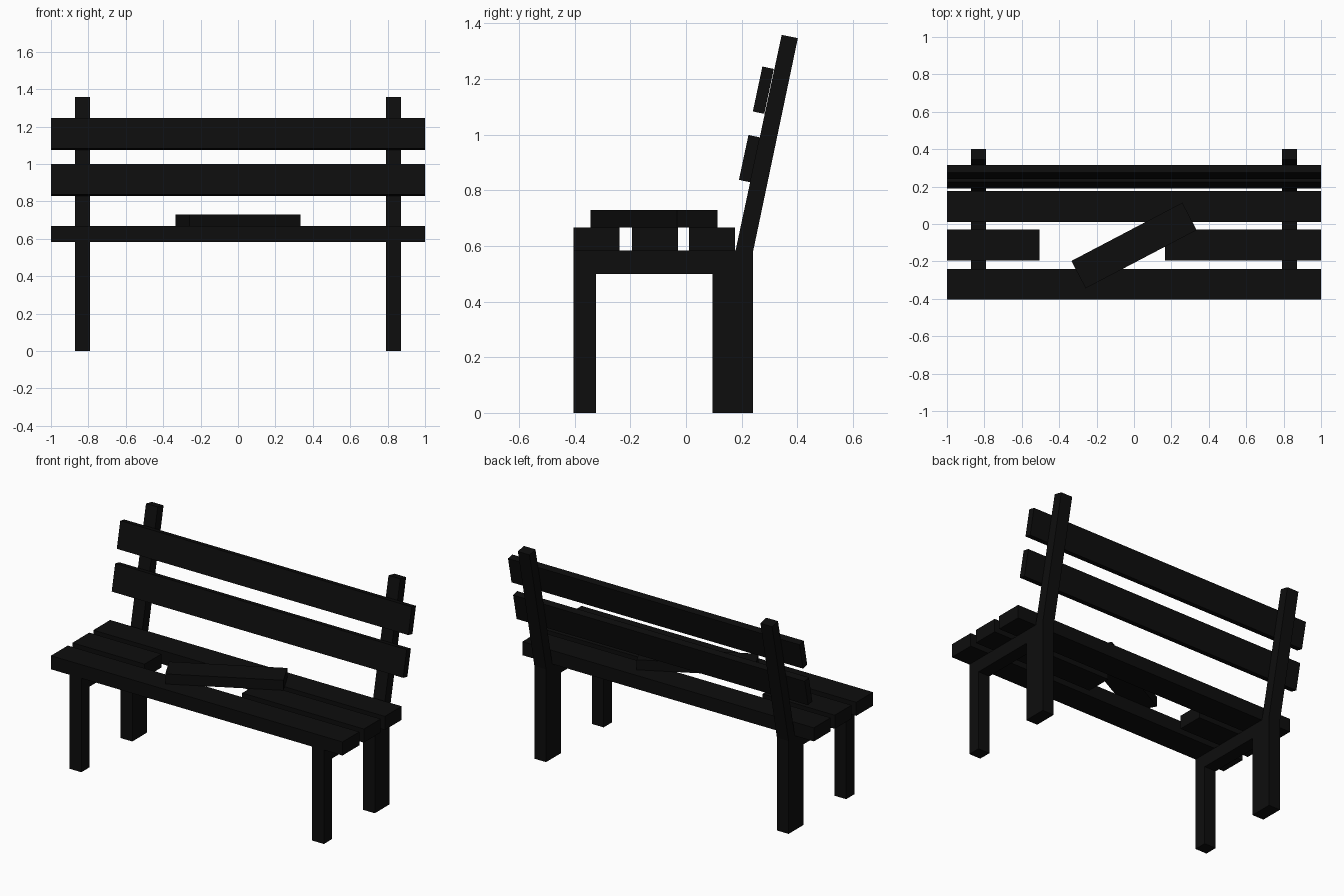
import bpy
import bmesh
from math import radians
from mathutils import Matrix

default = bpy.data.objects.get("Cube")
if default:
    bpy.data.objects.remove(default, do_unlink=True)

black = bpy.data.materials.new("charred black wood")
black.use_nodes = True
colour = (0.004, 0.004, 0.004, 1)
black.diffuse_color = colour
black.node_tree.nodes["Principled BSDF"].inputs["Base Color"].default_value = colour


def finish(name, bm):
    bmesh.ops.recalc_face_normals(bm, faces=bm.faces)
    mesh = bpy.data.meshes.new(name)
    bm.to_mesh(mesh)
    bm.free()
    mesh.materials.append(black)
    obj = bpy.data.objects.new(name, mesh)
    bpy.context.collection.objects.link(obj)
    return obj


def board(name, centre, size, turn=0, axis="Z"):
    """A box with the given centre and size, turned about one axis."""
    bm = bmesh.new()
    bmesh.ops.create_cube(bm, size=1)
    bm.transform(Matrix.Diagonal((*size, 1)))
    obj = finish(name, bm)
    obj.location = centre
    obj.rotation_euler["XYZ".index(axis)] = radians(turn)
    return obj


def extrude_side(name, profile, x, width):
    """A (y, z) outline extruded along x."""
    bm = bmesh.new()
    face = bm.faces.new([bm.verts.new((x - width / 2, y, z)) for y, z in profile])
    result = bmesh.ops.extrude_face_region(bm, geom=[face])
    verts = [v for v in result["geom"] if isinstance(v, bmesh.types.BMVert)]
    bmesh.ops.translate(bm, verts=verts, vec=(width, 0, 0))
    return finish(name, bm)


# Legs, seat rail and leaning back post on each side
leg_width = 0.08
post = [(0.178, 0.583), (0.24, 0.575), (0.402, 1.347), (0.344, 1.359)]
frame = [(-0.404, 0), (-0.324, 0), (-0.324, 0.5), (0.095, 0.5),
         (0.095, 0), (0.24, 0), (0.24, 0.583), (-0.404, 0.583)]
for side, x in (("right", -0.832), ("left", 0.832)):
    extrude_side(side + "_leg_frame", frame, x, leg_width)
    extrude_side(side + "_back_post", post, x, leg_width)

# Seat planks, the middle one broken in two
plank, thick, seat_z = 0.165, 0.084, 0.625
board("front_seat_plank", (0, -0.322, seat_z), (2, plank, thick))
board("rear_seat_plank", (0, 0.093, seat_z), (2, plank, thick))
for name, x0, x1 in (("right", -1, -0.505), ("left", 0.165, 1)):
    board(name + "_broken_plank", ((x0 + x1) / 2, -0.112, seat_z),
          (x1 - x0, plank, thick))

# Loose piece of plank lying across the gap
board("loose_plank", (0, -0.115, 0.698), (0.67, plank, 0.063), 27.7)

# Leaning back slats
for name, y, z in (("lower", 0.228, 0.914), ("upper", 0.278, 1.16)):
    board(name + "_back_slat", (y, 0, 0) and (0, y, z), (2, 0.042, plank), -12, "X")
